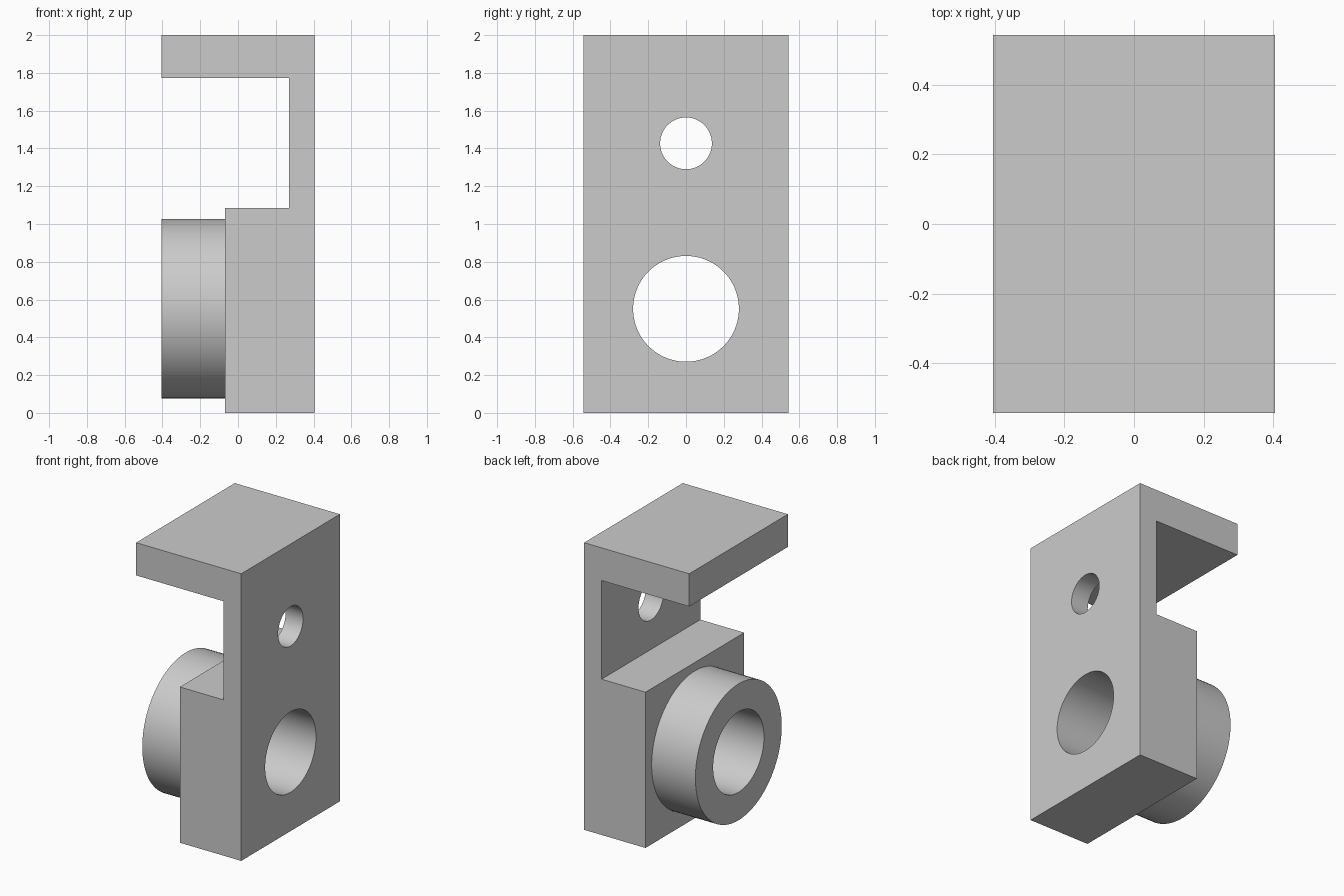
import bpy
import bmesh
from math import pi, radians
from mathutils import Matrix, Vector

cube = bpy.data.objects.get("Cube")
if cube:
    bpy.data.objects.remove(cube, do_unlink=True)

HALF_X, HALF_Y, HEIGHT = 0.405, 0.543, 2.0
BORE_Z, SMALL_Z = 0.551, 1.427

grey = bpy.data.materials.new("plain grey")
grey.use_nodes = True
colour = (0.6, 0.6, 0.6, 1)
grey.diffuse_color = colour
grey.node_tree.nodes["Principled BSDF"].inputs["Base Color"].default_value = colour


def make_object(name, bm):
    bmesh.ops.recalc_face_normals(bm, faces=bm.faces)
    mesh = bpy.data.meshes.new(name)
    bm.to_mesh(mesh)
    bm.free()
    mesh.materials.append(grey)
    obj = bpy.data.objects.new(name, mesh)
    bpy.context.collection.objects.link(obj)
    return obj


def x_cylinder(name, radius, x0, x1, z):
    bm = bmesh.new()
    place = Matrix.Translation(((x0 + x1) / 2, 0, z)) @ Matrix.Rotation(pi / 2, 4, "Y")
    bmesh.ops.create_cone(bm, cap_ends=True, segments=96, radius1=radius,
                          radius2=radius, depth=x1 - x0, matrix=place)
    return make_object(name, bm)


def combine(target, tool, operation):
    mod = target.modifiers.new(tool.name, "BOOLEAN")
    mod.operation = operation
    mod.solver = "EXACT"
    mod.object = tool
    bpy.context.view_layer.objects.active = target
    bpy.ops.object.modifier_apply(modifier=mod.name)
    bpy.data.objects.remove(tool, do_unlink=True)


# Bracket body: side profile with thick base, thin wall and top shelf
profile = [(-0.068, 0), (HALF_X, 0), (HALF_X, HEIGHT), (-HALF_X, HEIGHT),
           (-HALF_X, 1.772), (0.27, 1.772), (0.27, 1.085), (-0.068, 1.085)]
bm = bmesh.new()
face = bm.faces.new([bm.verts.new((x, -HALF_Y, z)) for x, z in profile])
extruded = bmesh.ops.extrude_face_region(bm, geom=[face])["geom"]
bmesh.ops.translate(bm, vec=Vector((0, 2 * HALF_Y, 0)),
                    verts=[v for v in extruded if isinstance(v, bmesh.types.BMVert)])
bracket = make_object("bracket", bm)

# Round boss on the thick base, then the two through holes
combine(bracket, x_cylinder("boss", 0.475, -HALF_X, 0.1, BORE_Z), "UNION")
combine(bracket, x_cylinder("main_bore", 0.28, -0.6, 0.6, BORE_Z), "DIFFERENCE")
combine(bracket, x_cylinder("small_hole", 0.137, 0.1, 0.6, SMALL_Z), "DIFFERENCE")

# Smooth round walls with sharp rims
bpy.ops.object.select_all(action="DESELECT")
bracket.select_set(True)
bpy.context.view_layer.objects.active = bracket
bpy.ops.object.shade_smooth_by_angle(angle=radians(30))
